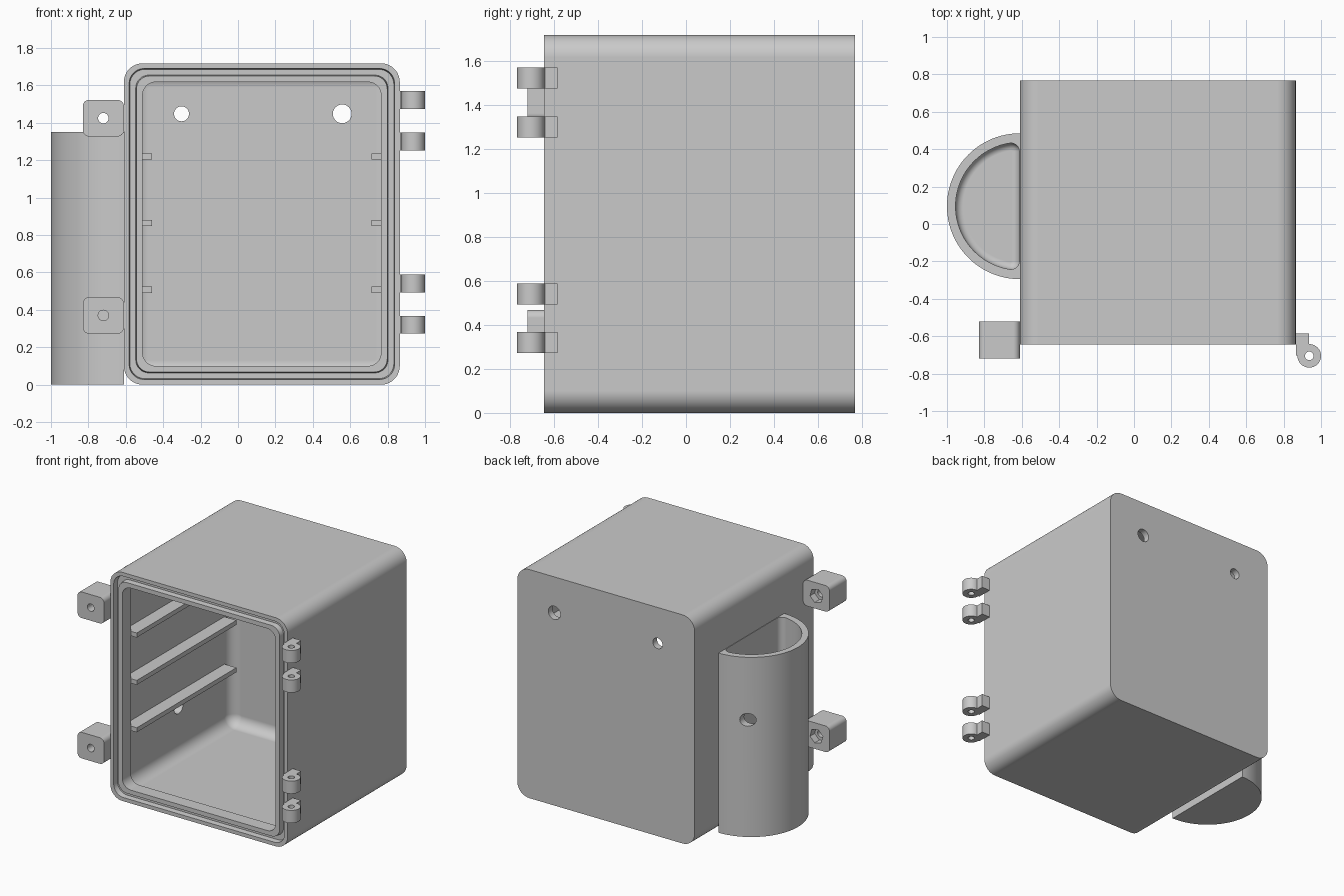
import bpy, bmesh
from math import sin, cos, pi, atan2, sqrt
from mathutils import Vector

old = bpy.data.objects.get("Cube")
if old:
    bpy.data.objects.remove(old, do_unlink=True)

grey = bpy.data.materials.new("plain grey plastic")
grey.use_nodes = True
COLOUR = (0.59, 0.59, 0.59, 1)
grey.diffuse_color = COLOUR
grey.node_tree.nodes["Principled BSDF"].inputs["Base Color"].default_value = COLOUR


def loft(name, rings):
    """Skin a list of equal-length rings and cap both ends."""
    bm = bmesh.new()
    loops = [[bm.verts.new(p) for p in ring] for ring in rings]
    for a, b in zip(loops, loops[1:]):
        for i in range(len(a)):
            j = (i + 1) % len(a)
            bm.faces.new((a[i], a[j], b[j], b[i]))
    bm.faces.new(loops[0])
    bm.faces.new(loops[-1])
    bmesh.ops.recalc_face_normals(bm, faces=bm.faces)
    mesh = bpy.data.meshes.new(name)
    bm.to_mesh(mesh)
    bm.free()
    mesh.materials.append(grey)
    obj = bpy.data.objects.new(name, mesh)
    bpy.context.collection.objects.link(obj)
    return obj


def rounded_rect(x0, x1, z0, z1, r, y, n=10):
    """Rounded rectangle in the XZ plane at depth y."""
    pts = []
    corners = ((x1 - r, z1 - r), (x0 + r, z1 - r), (x0 + r, z0 + r), (x1 - r, z0 + r))
    for q, (cx, cz) in enumerate(corners):
        for k in range(n + 1):
            t = (q + k / n) * pi / 2
            pts.append((cx + r * cos(t), y, cz + r * sin(t)))
    return pts


def rod(name, start, end, r, n=32):
    """Cylinder between two points."""
    a, b = Vector(start), Vector(end)
    d = (b - a).normalized()
    u = d.orthogonal().normalized()
    v = d.cross(u)
    turn = [2 * pi * k / n for k in range(n)]
    return loft(name, [[c + r * (u * cos(t) + v * sin(t)) for t in turn] for c in (a, b)])


def block(name, x0, x1, y0, y1, z0, z1):
    return loft(name, [[(x0, y, z0), (x1, y, z0), (x1, y, z1), (x0, y, z1)] for y in (y0, y1)])


def combine(obj, other, operation="DIFFERENCE"):
    """Apply a boolean and discard the helper."""
    mod = obj.modifiers.new("combine", "BOOLEAN")
    mod.operation = operation
    mod.solver = "EXACT"
    mod.object = other
    bpy.context.view_layer.objects.active = obj
    bpy.ops.object.modifier_apply(modifier=mod.name)
    bpy.data.objects.remove(other, do_unlink=True)


def finish(obj):
    bpy.ops.object.select_all(action="DESELECT")
    obj.select_set(True)
    bpy.context.view_layer.objects.active = obj
    bpy.ops.object.shade_smooth_by_angle(angle=pi / 6)
    mod = obj.modifiers.new("even shading", "WEIGHTED_NORMAL")
    mod.keep_sharp = True


# Main dimensions
LEFT, RIGHT, TOP = -0.61, 0.865, 1.718
FRONT, BACK = -0.645, 0.768
WALL, FILLET = 0.05, 0.08
LIP_BACK = FRONT + 0.1
INNER_BACK = BACK - WALL


def shell_ring(inset, r, y):
    return rounded_rect(LEFT + inset, RIGHT - inset, inset, TOP - inset, r, y)


# Open box: seal groove in a thick mouth lip, wider filleted cavity behind it
groove = FRONT + 0.04
rings = [shell_ring(i, r, y) for i, r, y in (
    (0, 0.1, BACK), (0, 0.1, FRONT), (0.028, 0.08, FRONT), (0.032, 0.08, groove),
    (0.063, 0.07, groove), (0.067, 0.07, FRONT), (0.1, 0.07, FRONT),
    (0.1, 0.07, LIP_BACK), (WALL, 0.085, LIP_BACK))]
for k in range(9):
    t = k / 8 * pi / 2
    s = FILLET * (1 - cos(t))
    rings.append(shell_ring(WALL + s, 0.085 - s, INNER_BACK - FILLET + FILLET * sin(t)))
box = loft("box_shell", rings)


def side_port():
    return rod("port_cutter", (-0.72, 0.095, 0.415), (-0.45, 0.095, 0.415), 0.055)


for x, r in ((-0.302, 0.04), (0.557, 0.05)):
    combine(box, rod("cable_cutter", (x, 0.5, 1.448), (x, 0.9, 1.448), r))
combine(box, side_port())
finish(box)

# Shelf rails on both inner walls
REACH = 0.15
for side, x0, x1 in (("left_wall", LEFT + WALL - 0.005, LEFT + REACH),
                     ("right_wall", RIGHT - REACH, RIGHT - WALL + 0.005)):
    for level in range(3):
        z = 0.508 + 0.356 * level
        finish(block(f"rail_{side}_{level + 1}", x0, x1, LIP_BACK, INNER_BACK - FILLET,
                     z - 0.017, z + 0.017))

# Half-round side holder with a filleted pocket
CY, R_OUT, R_IN, HOLDER_TOP = 0.095, 0.39, 0.341, 1.35
SKIN = LEFT - 0.003


def half_disc(z, n=48):
    angles = [pi / 2 + pi * k / n for k in range(n + 1)]
    return [(LEFT + R_OUT * cos(t), CY + R_OUT * sin(t), z) for t in angles]


def pocket_ring(inset, z, f=0.045, n=8):
    """D outline with rounded corners, offset inward."""
    dy = sqrt((R_IN - f) ** 2 - f ** 2)
    phi = atan2(dy, -f)
    pts = []
    for k in range(n + 1):
        t = phi * k / n
        pts.append((SKIN - f + (f - inset) * cos(t), CY + dy + (f - inset) * sin(t), z))
    for k in range(1, 40):
        t = phi + (2 * pi - 2 * phi) * k / 40
        pts.append((SKIN + (R_IN - inset) * cos(t), CY + (R_IN - inset) * sin(t), z))
    return pts + [(x, 2 * CY - y, z) for x, y, z in reversed(pts[:n + 1])]


holder = loft("side_holder", [half_disc(0), half_disc(HOLDER_TOP)])
floor, curve = 0.05, 0.04
pocket = [pocket_ring(0, HOLDER_TOP + 0.1)]
for k in range(8):
    t = k / 7 * pi / 2
    pocket.append(pocket_ring(curve * (1 - cos(t)), floor + curve * (1 - sin(t))))
combine(holder, loft("pocket_cutter", pocket))
combine(holder, rod("outlet_cutter", (-0.812, 0.25, 0.88), (-0.812, 0.6, 0.88), 0.048))
combine(holder, side_port())
finish(holder)

# Latch lugs with a bolt hole and a hexagonal nut recess behind
for label, z in (("lower", 0.37), ("upper", 1.425)):
    x = -0.72
    lug = loft(f"latch_lug_{label}",
               [rounded_rect(-0.83, LEFT, z - 0.098, z + 0.098, 0.035, y) for y in (-0.72, -0.52)])
    combine(lug, rod("bolt_cutter", (x, -0.8, z), (x, -0.4, z), 0.028))
    combine(lug, rod("nut_cutter", (x, -0.575, z), (x, -0.4, z), 0.055, 6))
    finish(lug)

# Hinge knuckles on the opposite side
HX, HY, HR = 0.937, -0.705, 0.063
for index, z in enumerate((0.273, 0.493, 1.253, 1.475)):
    top = z + 0.095
    knuckle = rod(f"hinge_knuckle_{index + 1}", (HX, HY, z), (HX, HY, top), HR)
    combine(knuckle, block("arm", RIGHT, HX - 0.002, HY + 0.003, -0.585, z, top), "UNION")
    combine(knuckle, rod("pin_cutter", (HX, HY, z - 0.1), (HX, HY, top + 0.1), 0.023))
    finish(knuckle)
